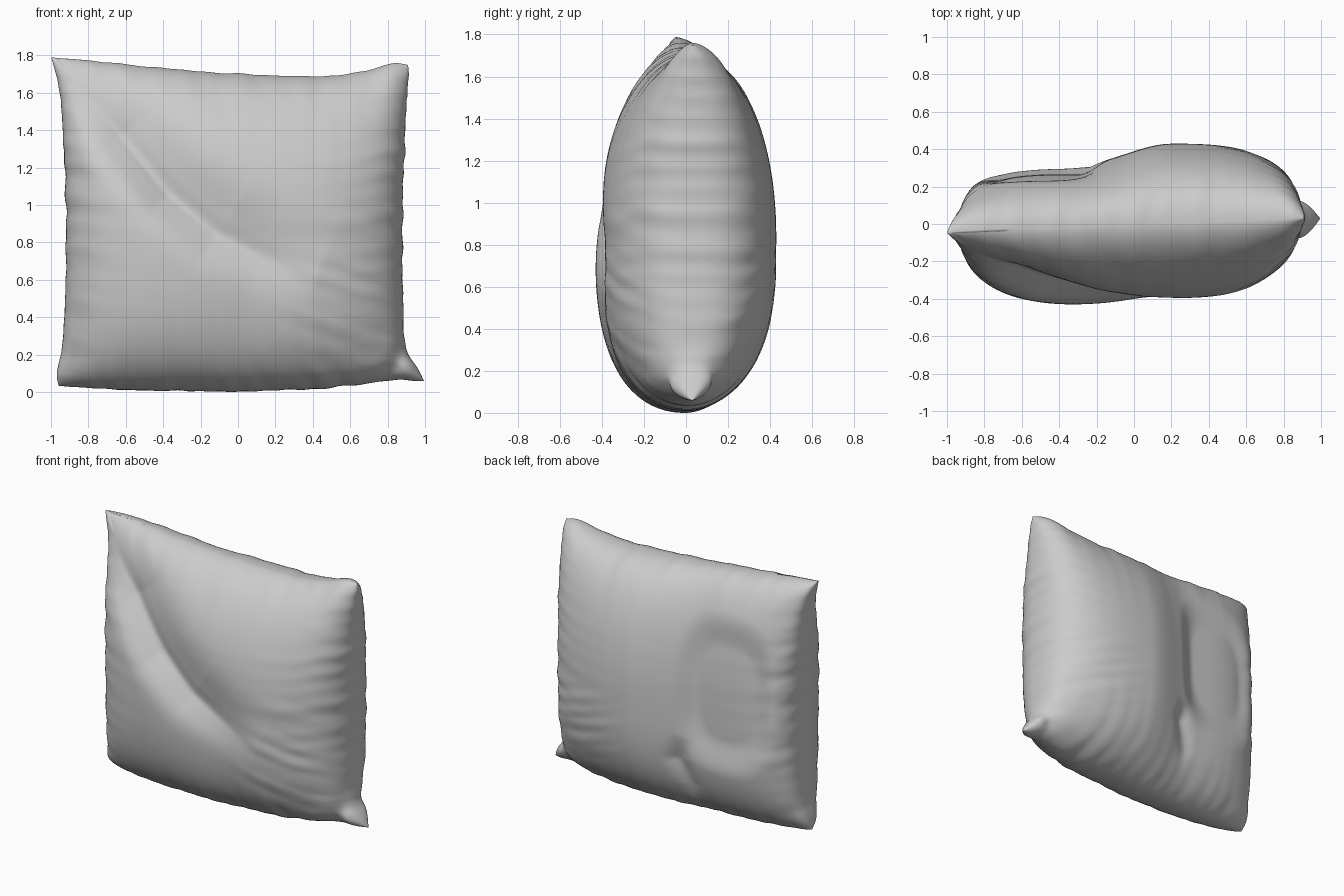
import bpy, bmesh, math
from mathutils import Vector, noise

if "Cube" in bpy.data.objects:
    bpy.data.objects.remove(bpy.data.objects["Cube"])

N = 150  # grid resolution per side


def curve(pts, t):
    """Smooth interpolation through (t, value) pairs."""
    for i in range(len(pts) - 1):
        (a, va), (b, vb) = pts[i], pts[i + 1]
        if t <= b or i == len(pts) - 2:
            k = (t - a) / (b - a)
            pa = pts[i - 1] if i else pts[i]
            pb = pts[i + 2] if i + 2 < len(pts) else pts[i + 1]
            ma = (vb - pa[1]) / (b - pa[0]) * (b - a)
            mb = (pb[1] - va) / (pb[0] - a) * (b - a)
            return ((2*k**3 - 3*k*k + 1) * va + (k**3 - 2*k*k + k) * ma
                    + (3*k*k - 2*k**3) * vb + (k**3 - k*k) * mb)


def step(a, b, x):
    k = min(1, max(0, (x - a) / (b - a)))
    return k * k * (3 - 2 * k)


def gauss(d, w):
    return math.exp(-(d / w) ** 2)


def crease(pts, x, z, w_low, w_high):
    """Groove along a path of (x, z, depth); separate width on each side."""
    best, depth, s = 9, 0, 0
    for (ax, az, da), (bx, bz, db) in zip(pts, pts[1:]):
        dx, dz = bx - ax, bz - az
        k = min(1, max(0, ((x-ax)*dx + (z-az)*dz) / (dx*dx + dz*dz)))
        d = math.hypot(x - ax - k*dx, z - az - k*dz)
        if d < best:
            s = dx * (z - az) - dz * (x - ax)
            best, depth = d, da + (db - da) * k
    blend = step(-0.04, 0.04, best if s > 0 else -best)
    return depth * gauss(best, w_low + (w_high - w_low) * blend)


# Seam outline of the four sides
LEFT = [(-1, -.96), (-.93, -.97), (-.8, -.945), (-.5, -.925), (0, -.92), (.4, -.93), (.8, -.955), (1, -.998)]
RIGHT = [(-1, .995), (-.9, .95), (-.78, .895), (-.6, .885), (0, .88), (.6, .895), (.9, .91), (1, .91)]
BOTTOM = [(-1, .04), (-.7, .02), (0, .01), (.5, .03), (.85, .07), (1, .065)]
TOP = [(-1, 1.795), (-.8, 1.78), (-.4, 1.74), (0, 1.71), (.5, 1.695), (.75, 1.72), (.92, 1.765), (1, 1.755)]

# Folds in the cloth
DIAGONAL = [(-.86, 1.66, .05), (-.62, 1.38, .12), (-.37, 1.07, .12), (-.12, .86, .09), (.12, .74, .05), (.42, .62, 0)]
EAR = [(.76, .06, .03), (.84, .14, .05), (.9, .27, .03)]
BACK_FOLD = [(-.2, .62, .0), (-.15, .45, .035), (-.22, .28, .02), (-.2, .15, 0)]


def ripple(a, b, c=0):
    return noise.noise(Vector((a, b, c)))


def surface(u, v, side):
    p, q = (u + 1) / 2, (v + 1) / 2
    j = .011
    xl = curve(LEFT, v) + j * ripple(v * 9, 1) * (1 - v**8)
    xr = curve(RIGHT, v) + j * ripple(v * 10, 5) * (1 - v**8)
    zb = curve(BOTTOM, u) + j * ripple(u * 10, 9) * (1 - u**8)
    zt = curve(TOP, u) + .6 * j * ripple(u * 9, 13) * (1 - u**8)
    x, z = xl + (xr - xl) * p, zb + (zt - zb) * q
    seam = (-.03*(1-p) + .03*p)*(1-q) + (-.05*(1-p) + .03*p)*q
    # Fullness of the stuffing towards each edge
    if side < 0:
        eu, ev = .42, (.46 if v < 0 else .57)
    else:
        eu, ev = .26 + .12 * step(-.5, .2, u), (.56 if v < 0 else .42)
    hu = max(0, 1 - abs(u)**3) ** eu
    hv = max(0, 1 - abs(v)**(3 if v < 0 else 2)) ** ev
    h = hu * hv
    # Puckers running in from the seams
    pu = gauss(1 - abs(u), .16) * ripple(u * 2, v * 8 + u * 2, side * 3)
    pv = gauss(1 - abs(v), .16) * ripple(u * 9 + v * 2, v * 2, side * 7)
    low_right = step(.1, .6, x) * gauss(z - .55, .3)
    pull = low_right * ripple(x * 1.5 + z, z * 12 + x * 4, 4 + side)
    wrinkles = (.014 * (pu + pv) + .015 * pull) * h**.5
    if side < 0:
        y = .425 * h
        y -= crease(DIAGONAL, x, z, .13, .24) * h**.4
        y -= crease(DIAGONAL, x, z, .03, .05) * .16 * h
        y -= .02 * gauss(x - .1, .2) * gauss(z - .5, .4) * h
    else:
        raised = step(-.28, .2, x)
        y = (.335 + .093 * raised + .03 * (1 - step(-.7, -.2, x))) * h
        # Pressed-in oval on the back
        r = ((abs(x + .5) / .34)**3 + (abs(z - .97) / .52)**3) ** (1/3)
        y -= .055 * (1 - step(.6, 1.1, r)) * h
        y -= crease(BACK_FOLD, x, z, .06, .06) * h
    y -= crease(EAR, x, z, .05, .05) * h**.5
    y = max(0, y + wrinkles)
    return Vector((x, seam + side * y, z))


# Pillow: front and back sheets joined along a shared seam
bm = bmesh.new()
param = [math.sin(math.pi / 2 * (2 * i / N - 1)) for i in range(N + 1)]
rim = {}
for side in (-1, 1):
    grid = []
    for i, u in enumerate(param):
        row = []
        for k, v in enumerate(param):
            edge = i in (0, N) or k in (0, N)
            if edge and (i, k) in rim:
                row.append(rim[i, k])
                continue
            vert = bm.verts.new(surface(u, v, side))
            if edge:
                rim[i, k] = vert
            row.append(vert)
        grid.append(row)
    for i in range(N):
        for k in range(N):
            f = [grid[i][k], grid[i+1][k], grid[i+1][k+1], grid[i][k+1]]
            bm.faces.new(f if side < 0 else f[::-1])

# Rest the pillow on the ground
low = min(v.co.z for v in bm.verts)
bmesh.ops.translate(bm, vec=(0, 0, -low), verts=bm.verts)
for f in bm.faces:
    f.smooth = True
mesh = bpy.data.meshes.new("pillow")
bm.to_mesh(mesh)
bm.free()
pillow = bpy.data.objects.new("pillow", mesh)
bpy.context.collection.objects.link(pillow)
